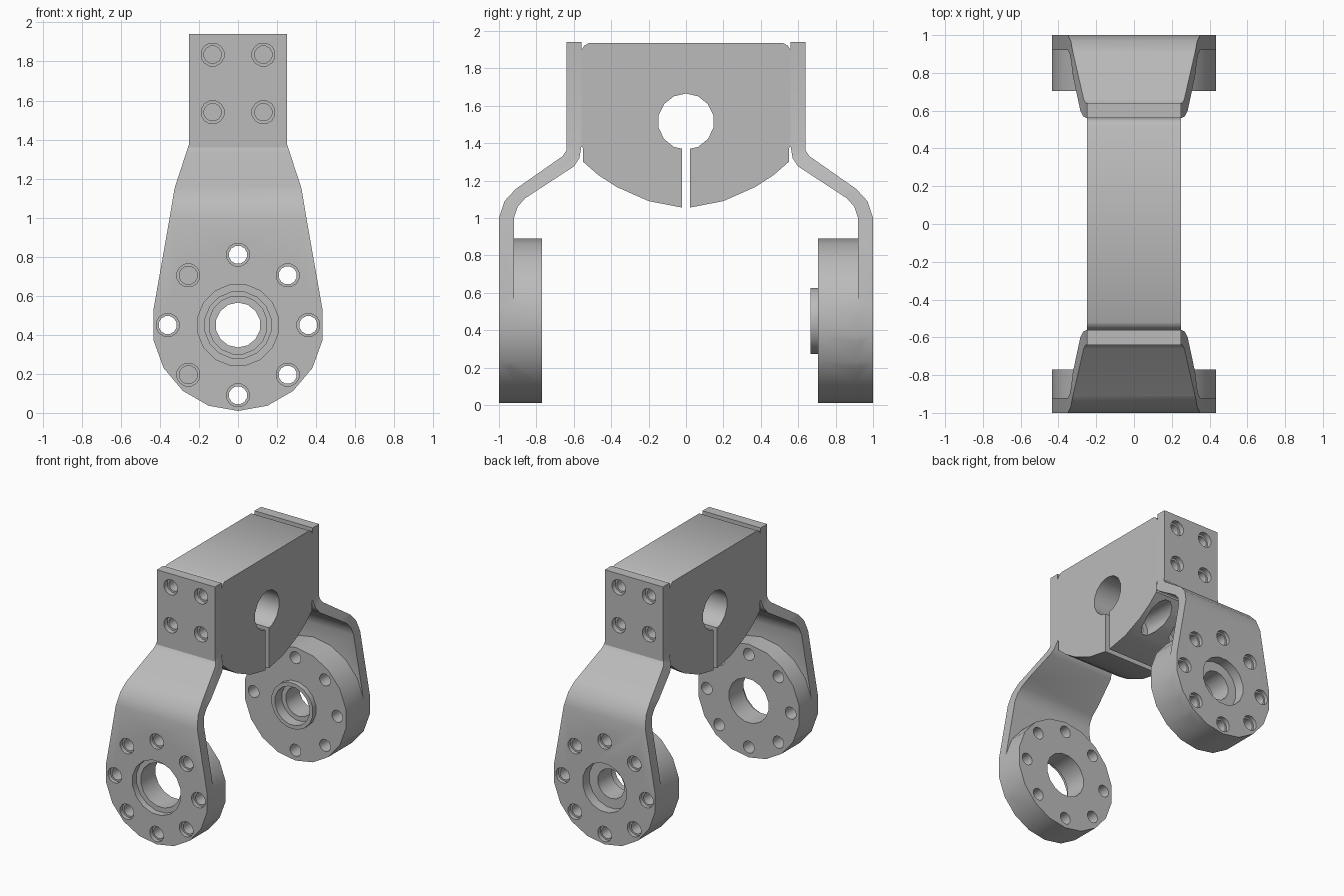
import bpy, bmesh, math
from mathutils import Vector

if "Cube" in bpy.data.objects:
    bpy.data.objects.remove(bpy.data.objects["Cube"])

grey = bpy.data.materials.new("machined grey")
grey.diffuse_color = (0.5, 0.5, 0.5, 1)
grey.use_nodes = True
grey.node_tree.nodes["Principled BSDF"].inputs["Base Color"].default_value = grey.diffuse_color


def prism(name, pts, axis, a, b):
    """Extrude a 2D outline along x (points are y,z) or y (points are x,z)."""
    put = (lambda p, t: (t, p[0], p[1])) if axis == 'x' else (lambda p, t: (p[0], t, p[1]))
    bm = bmesh.new()
    low = [bm.verts.new(put(p, a)) for p in pts]
    high = [bm.verts.new(put(p, b)) for p in pts]
    bm.faces.new(low)
    bm.faces.new(high)
    for i in range(len(pts)):
        j = (i + 1) % len(pts)
        bm.faces.new((low[i], low[j], high[j], high[i]))
    bmesh.ops.recalc_face_normals(bm, faces=bm.faces)
    me = bpy.data.meshes.new(name)
    bm.to_mesh(me)
    bm.free()
    me.materials.append(grey)
    ob = bpy.data.objects.new(name, me)
    bpy.context.collection.objects.link(ob)
    return ob


def ring(u, v, r, n):
    return [(u + r * math.cos(2 * math.pi * (i + .5) / n),
             v + r * math.sin(2 * math.pi * (i + .5) / n)) for i in range(n)]


def rod(x, z, r, y0, y1, n=12):
    return prism("cutter", ring(x, z, r, n), 'y', y0, y1)


def combine(ob, other, op):
    mod = ob.modifiers.new("bool", 'BOOLEAN')
    mod.operation, mod.object, mod.solver = op, other, 'EXACT'
    dg = bpy.context.evaluated_depsgraph_get()
    dg.update()
    me = bpy.data.meshes.new_from_object(ob.evaluated_get(dg))
    ob.modifiers.clear()
    ob.data = me
    bpy.data.objects.remove(other)


def cut(ob, other):
    combine(ob, other, 'DIFFERENCE')


HZ, HR = 0.45, 0.44          # hub centre height and radius
SCREWS = [(x, z) for x in (-.13, .13) for z in (1.54, 1.835)]

# Side profile of the bent strap and its tapered, round-ended outline
strap = [(.64, 1.94), (.64, 1.36), (.66, 1.33), (.91, 1.155), (.97, 1.09), (1, 1),
         (1, -.05), (.92, -.05), (.92, 1), (.90, 1.06), (.86, 1.105),
         (.60, 1.275), (.57, 1.32), (.56, 1.38), (.56, 1.94)]
side = [(.25, 1.96), (.25, 1.38), (.325, 1.15), (.35, 1.0)]
arc = [(HR * math.cos(math.radians(a)), HZ + HR * math.sin(math.radians(a)))
       for a in [10 - 200 * i / 10 for i in range(11)]]
outline = side + arc + [(-x, z) for x, z in reversed(side)]


def build_arm(name, s, inner):
    arm = prism(name, [(s * y, z) for y, z in strap], 'x', -.6, .6)
    combine(arm, prism("cutter", outline, 'y', s * .4, s * 1.1), 'INTERSECT')
    # thick round hub behind the strap
    hub = [(HR * math.cos(math.radians(10 + 20 * i)),
            HZ + HR * math.sin(math.radians(10 + 20 * i))) for i in range(18)]
    combine(arm, prism("hub", hub, 'y', s * inner, s * .999), 'UNION')
    # plate screw holes
    for x, z in SCREWS:
        cut(arm, rod(x, z, .06, s * .60, s * .7))
        cut(arm, rod(x, z, .045, s * .5, s * .7))
    # bolt circle with shallow counterbores
    for i in range(8):
        a = math.radians(45 * i)
        x, z = .36 * math.cos(a), HZ + .36 * math.sin(a)
        blind = s > 0 and i in (3, 5)
        cut(arm, rod(x, z, .06, s * .97, s * 1.1))
        cut(arm, rod(x, z, .047, s * (.85 if blind else .5), s * 1.1))
    return arm


# Front arm with a wide bore
front = build_arm("front_arm", -1, .77)
cut(front, rod(0, HZ, .21, -1.1, -.95, 16))
cut(front, rod(0, HZ, .172, -1.1, -.5, 16))

# Back arm with a bearing boss and a narrow bore
back = build_arm("back_arm", 1, .705)
combine(back, rod(0, HZ, .18, .665, .8, 16), 'UNION')
cut(back, rod(0, HZ, .15, .6, .75, 16))
cut(back, rod(0, HZ, .19, .92, 1.1, 16))
cut(back, rod(0, HZ, .115, .5, 1.1, 14))

# Clamp block: curved belly, relief notches beside the arms
half = [(.02, 1.055), (.20, 1.09), (.37, 1.165), (.47, 1.23), (.55, 1.30),
        (.552, 1.375), (.56, 1.385), (.56, 1.895), (.545, 1.92), (.52, 1.935)]
block = prism("clamp_block", half + [(-y, z) for y, z in reversed(half)], 'x', -.25, .25)
cut(block, prism("cutter", ring(0, 1.515, .15, 14), 'x', -.4, .4))
cut(block, prism("cutter", [(-.022, .9), (.022, .9), (.022, 1.45), (-.022, 1.45)], 'x', -.4, .4))
for x, z in SCREWS:
    for s in (-1, 1):
        cut(block, rod(x, z, .045, s * .4, s * .7))
# clamp screw holes and their pockets
for x in (-.125, .125):
    cut(block, rod(x, 1.2, .085, .2, .555))
    cut(block, rod(x, 1.2, .045, -.2, .3))

for ob in (front, back, block):
    bpy.ops.object.select_all(action='DESELECT')
    ob.select_set(True)
    bpy.context.view_layer.objects.active = ob
    bpy.ops.object.shade_smooth_by_angle(angle=math.radians(32))
